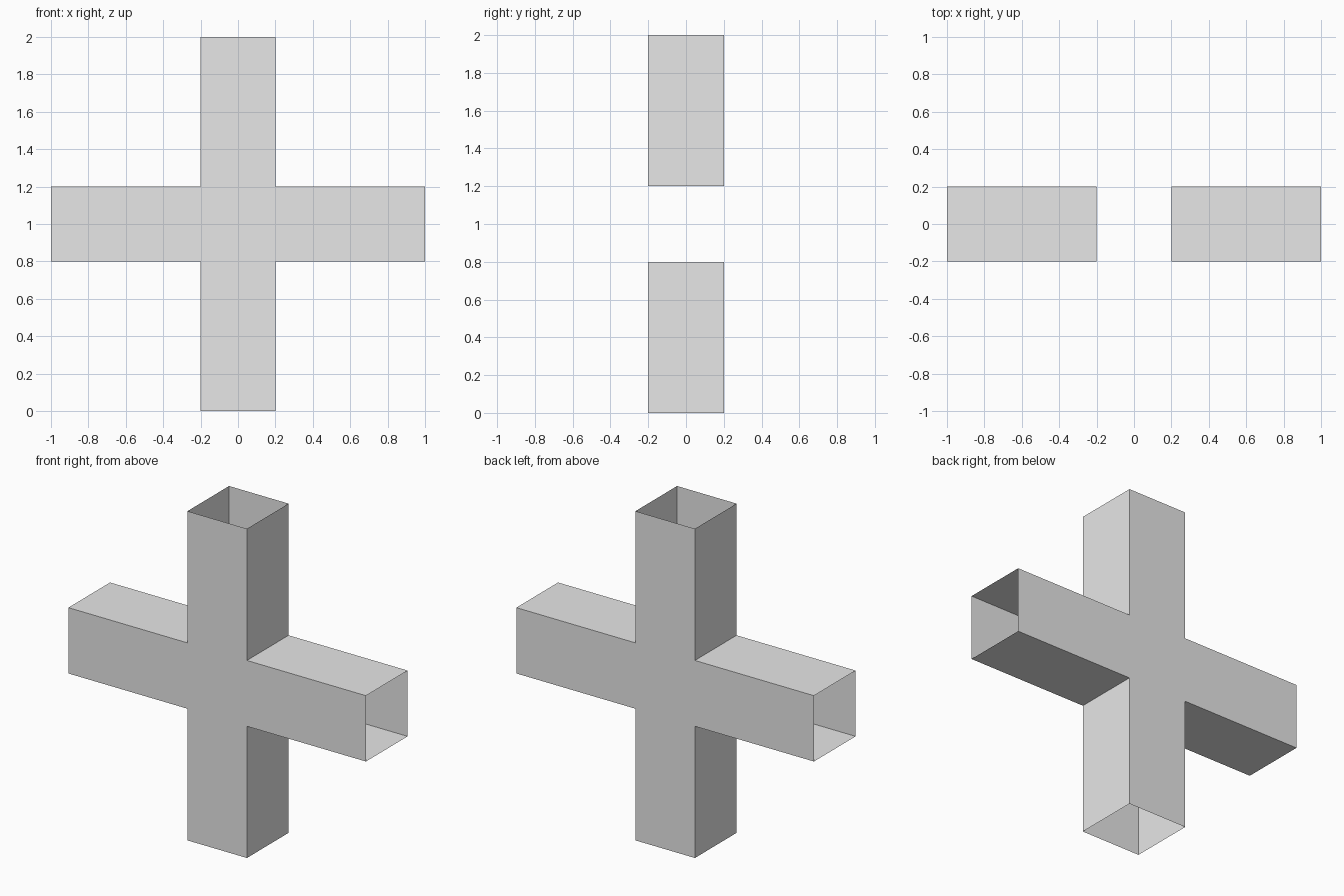
import bpy
import bmesh
from math import pi
from mathutils import Matrix, Vector

if "Cube" in bpy.data.objects:
    bpy.data.objects.remove(bpy.data.objects["Cube"], do_unlink=True)

HALF = 0.2       # half width of the square tube
REACH = 1.0      # distance from the centre to each open end
CENTRE = Vector((0, 0, 1))

# Plain grey material
grey = bpy.data.materials.new("plain grey")
grey.use_nodes = True
colour = (0.8, 0.8, 0.8, 1)
grey.diffuse_color = colour
grey.node_tree.nodes["Principled BSDF"].inputs["Base Color"].default_value = colour

bm = bmesh.new()


def ring(z):
    """Four corners of the square tube section at height z."""
    return [Vector((x, y, z)) for x, y in
            ((-HALF, -HALF), (HALF, -HALF), (HALF, HALF), (-HALF, HALF))]


def add_face(points, turn):
    bm.faces.new([bm.verts.new(turn @ p + CENTRE) for p in points])


# Four open-ended arms, one per quarter turn about the y axis
for i in range(4):
    turn = Matrix.Rotation(i * pi / 2, 3, 'Y')
    inner, outer = ring(HALF), ring(REACH)
    for a in range(4):
        b = (a + 1) % 4
        add_face((inner[a], inner[b], outer[b], outer[a]), turn)

# Front and back plates of the crossing; the inside stays hollow
for y in (-HALF, HALF):
    s = -1 if y < 0 else 1
    add_face([Vector((x * -s, y, z)) for x, z in
              ((-HALF, -HALF), (HALF, -HALF), (HALF, HALF), (-HALF, HALF))],
             Matrix.Identity(3))

bmesh.ops.remove_doubles(bm, verts=bm.verts, dist=0.0001)
bmesh.ops.recalc_face_normals(bm, faces=bm.faces)

mesh = bpy.data.meshes.new("cross_tube")
bm.to_mesh(mesh)
bm.free()
mesh.materials.append(grey)
bpy.context.collection.objects.link(bpy.data.objects.new("cross_tube", mesh))
